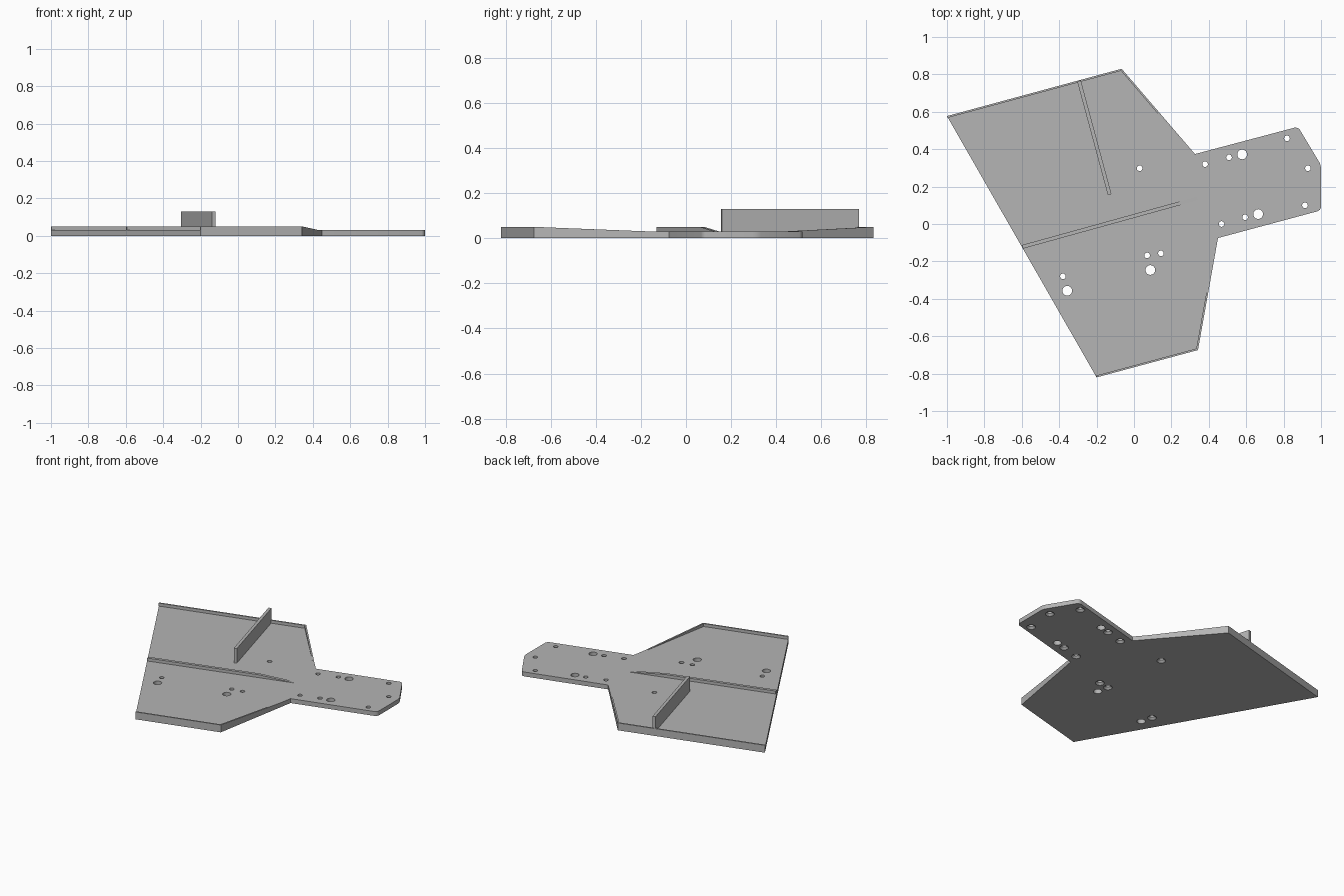
import bpy, bmesh
from mathutils import Vector

cube = bpy.data.objects.get("Cube")
if cube:
    bpy.data.objects.remove(cube, do_unlink=True)

PLATE, RIM, FIN = 0.03, 0.05, 0.13

# One flat colour
grey = bpy.data.materials.new("plain grey")
grey.use_nodes = True
colour = (0.46, 0.46, 0.46, 1)
grey.diffuse_color = colour
grey.node_tree.nodes["Principled BSDF"].inputs["Base Color"].default_value = colour


def finish(name, bm):
    bmesh.ops.recalc_face_normals(bm, faces=bm.faces)
    mesh = bpy.data.meshes.new(name)
    bm.to_mesh(mesh)
    bm.free()
    mesh.materials.append(grey)
    obj = bpy.data.objects.new(name, mesh)
    bpy.context.collection.objects.link(obj)
    return obj


def rib(name, start, end, width, z_start, z_end, side=0, flat=0.0):
    """Wall from start to end; level for the flat share, then sloping to z_end.
    side 0 centres it on the line, side 1 puts it to the right of the line."""
    a, b = Vector(start), Vector(end)
    d = (b - a).normalized()
    right = Vector((d.y, -d.x)) * width
    shift = right * (side - 1) / 2
    base = PLATE - 0.002
    profile = [(0, base), (1, base), (1, z_end), (flat, z_start)]
    if flat > 0:
        profile.append((0, z_start))
    bm = bmesh.new()
    verts = [bm.verts.new((*(a.lerp(b, t) + shift), z)) for t, z in profile]
    face = bm.faces.new(verts)
    ext = bmesh.ops.extrude_face_region(bm, geom=[face])["geom"]
    bmesh.ops.translate(bm, vec=(right.x, right.y, 0),
                        verts=[v for v in ext if isinstance(v, bmesh.types.BMVert)])
    return finish(name, bm)


# Base plate outline, clockwise from the far left corner
outline = [(-1, 0.577), (-0.066, 0.83), (0.326, 0.374), (0.877, 0.52), (1, 0.315),
           (1, 0.073), (0.449, -0.075), (0.342, -0.674), (-0.2, -0.82)]
bm = bmesh.new()
corners = [bm.verts.new((x, y, 0)) for x, y in outline]
bm.faces.new(corners)
bmesh.ops.bevel(bm, geom=corners[3:6], offset=0.02, segments=4, profile=0.5,
                affect='VERTICES')
ext = bmesh.ops.extrude_face_region(bm, geom=bm.faces[:])["geom"]
bmesh.ops.translate(bm, vec=(0, 0, PLATE),
                    verts=[v for v in ext if isinstance(v, bmesh.types.BMVert)])
plate = finish("base_plate", bm)

# Screw holes (countersunk below) and larger plain holes
small = [(0.03, 0.298), (0.38, 0.32), (0.508, 0.356), (0.818, 0.458), (0.93, 0.298),
         (0.914, 0.1), (0.468, 0), (0.594, 0.036), (0.07, -0.168), (0.144, -0.157),
         (-0.38, -0.28)]
large = [(0.578, 0.372), (0.664, 0.053), (0.087, -0.246), (-0.357, -0.357)]


def spin_cutter(bm, centre, rings):
    loops = []
    for radius, z in rings:
        made = bmesh.ops.create_circle(bm, segments=24, radius=radius)["verts"]
        bmesh.ops.translate(bm, verts=made, vec=(*centre, z))
        loops.append(made)
    bm.faces.new(loops[0])
    bm.faces.new(loops[-1])
    for low, high in zip(loops, loops[1:]):
        for i in range(24):
            j = (i + 1) % 24
            bm.faces.new((low[i], low[j], high[j], high[i]))


bm = bmesh.new()
for c in small:
    spin_cutter(bm, c, [(0.03, -0.002), (0.015, 0.013), (0.015, 0.1)])
for c in large:
    spin_cutter(bm, c, [(0.026, -0.1), (0.026, 0.1)])
cutter = finish("hole_cutter", bm)
cutter.hide_render = True

cut = plate.modifiers.new("holes", 'BOOLEAN')
cut.operation = 'DIFFERENCE'
cut.solver = 'EXACT'
cut.object = cutter
bpy.context.view_layer.objects.active = plate
plate.select_set(True)
bpy.ops.object.modifier_apply(modifier=cut.name)
bpy.data.objects.remove(cutter, do_unlink=True)
bpy.ops.object.shade_smooth_by_angle(angle=0.5)

# Raised rims on the two ends, fading out along the slanted edges
far, near = outline[0:3], outline[6:9]
rib("back_rim", far[0], far[1], 0.01, RIM, RIM, 1, 0.5)
rib("front_rim", near[1], near[2], 0.01, RIM, RIM, 1, 0.5)
fade = 0.85
rib("back_slanted_rim", far[1], Vector(far[1]).lerp(Vector(far[2]), fade),
    0.01, RIM, PLATE, 1, 0.01)
# Front slanted rim runs away from its corner, so its inner side is on the left
rib("front_slanted_rim", near[1], Vector(near[1]).lerp(Vector(near[0]), fade),
    0.01, RIM, PLATE, -1, 0.01)

# Low centre rib tapering into the plate, and the tall fin
rib("centre_rib", (-0.596, -0.122), (0.34, 0.137), 0.02, RIM, PLATE, 0, 0.75)
rib("tall_fin", (-0.294, 0.765), (-0.13, 0.157), 0.02, FIN, FIN, 0, 0.5)
